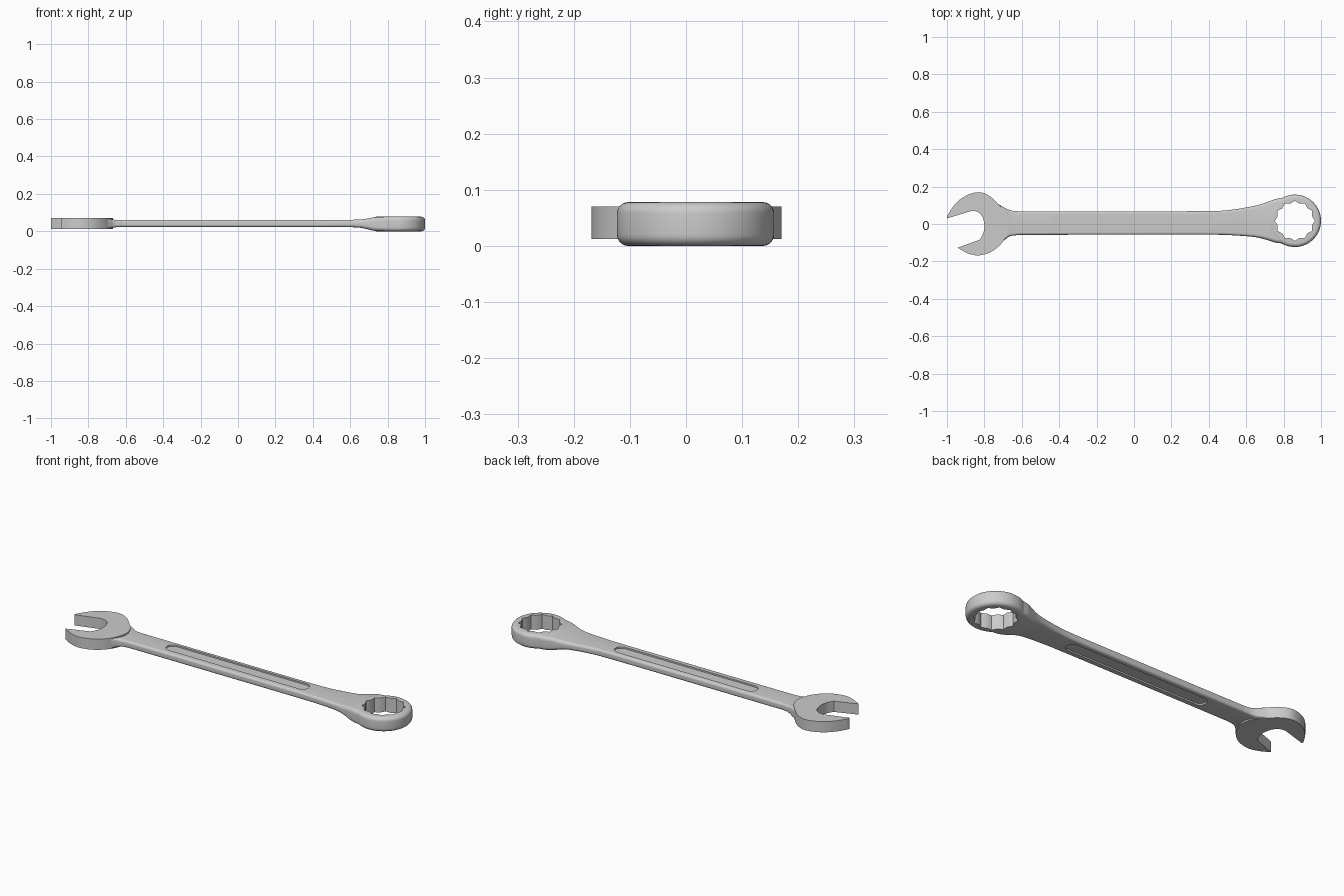
import bpy, bmesh
from math import sin, cos, pi

if "Cube" in bpy.data.objects:
    bpy.data.objects.remove(bpy.data.objects["Cube"])


def loft(name, rings):
    """Closed solid through rings of equal point count, capped at both ends."""
    bm = bmesh.new()
    vs = [[bm.verts.new(p) for p in r] for r in rings]
    n = len(rings[0])
    for a, b in zip(vs, vs[1:]):
        for i in range(n):
            j = (i + 1) % n
            bm.faces.new((a[i], a[j], b[j], b[i]))
    bm.faces.new(vs[0])
    bm.faces.new(vs[-1])
    bmesh.ops.recalc_face_normals(bm, faces=bm.faces)
    me = bpy.data.meshes.new(name)
    bm.to_mesh(me)
    bm.free()
    ob = bpy.data.objects.new(name, me)
    bpy.context.collection.objects.link(ob)
    return ob


def prism(name, pts, z0, z1):
    return loft(name, [[(x, y, z) for x, y in pts] for z in (z0, z1)])


def spline(pts, n=5):
    """Smooth open curve through points of any dimension."""
    p = [pts[0]] + list(pts) + [pts[-1]]
    out = []
    for a, b, c, d in zip(p, p[1:], p[2:], p[3:]):
        for k in range(n):
            t = k / n
            out.append(tuple(0.5 * (2 * q + (r - o) * t + (2 * o - 5 * q + 4 * r - s) * t * t
                                    + (3 * q - o - 3 * r + s) * t ** 3)
                             for o, q, r, s in zip(a, b, c, d)))
    return out + [tuple(pts[-1])]


def combine(ob, other, op):
    m = ob.modifiers.new(op, 'BOOLEAN')
    m.operation, m.solver, m.object = op, 'EXACT', other
    other.hide_render = True
    bpy.context.view_layer.objects.active = ob
    bpy.ops.object.modifier_apply(modifier=m.name)
    bpy.data.objects.remove(other)


def section(x, lo, hi, zm, h, r):
    """Rounded rectangle across the handle."""
    pts = []
    for q, (sy, sz) in enumerate(((1, 1), (-1, 1), (-1, -1), (1, -1))):
        cy = (hi - r) if sy > 0 else (lo + r)
        for k in range(7):
            a = (q + k / 6) * pi / 2
            pts.append((x, cy + r * cos(a), zm + sz * (h - r) + r * sin(a)))
    return pts


# Handle: x, low y, high y, middle z, half thickness, corner radius
stations = [(-0.74, -0.12, 0.115, 0.041, 0.027, 0.012),
            (-0.695, -0.088, 0.089, 0.041, 0.026, 0.012),
            (-0.665, -0.066, 0.075, 0.041, 0.021, 0.012),
            (-0.63, -0.060, 0.069, 0.042, 0.019, 0.012),
            (-0.55, -0.058, 0.068, 0.042, 0.019, 0.012),
            (0.0, -0.057, 0.068, 0.042, 0.019, 0.012),
            (0.40, -0.057, 0.069, 0.042, 0.019, 0.012),
            (0.52, -0.060, 0.076, 0.042, 0.019, 0.013),
            (0.63, -0.068, 0.094, 0.0415, 0.0205, 0.015),
            (0.68, -0.077, 0.106, 0.040, 0.026, 0.018),
            (0.72, -0.088, 0.120, 0.039, 0.0345, 0.020),
            (0.76, -0.100, 0.134, 0.039, 0.0375, 0.020),
            (0.81, -0.105, 0.140, 0.039, 0.0378, 0.020)]
wrench = loft("combination_wrench", [section(*s) for s in spline(stations)])

# Open jaw head: rounded outside, then the tilted mouth
outer = spline([(-1.0, 0.04), (-0.957, 0.106), (-0.90, 0.151), (-0.83, 0.17), (-0.77, 0.148),
                (-0.717, 0.097), (-0.68, 0.05), (-0.667, 0.0), (-0.678, -0.05), (-0.705, -0.10),
                (-0.76, -0.147), (-0.83, -0.168), (-0.89, -0.156), (-0.943, -0.127)])
mouth = spline([(-0.825, -0.084), (-0.806, -0.05), (-0.80, -0.01), (-0.809, 0.035),
                (-0.835, 0.064), (-0.868, 0.07)])
jaw = prism("open_jaw_head", outer + mouth + [(-1.0, 0.03)], 0.012, 0.07)
combine(wrench, jaw, 'UNION')

# Box ring with rounded rim
CX, CY, R, H, F = 0.86, 0.017, 0.140, 0.078, 0.02
rim = [(R - F + F * cos(a), F + F * sin(a)) for a in (-pi / 2 + k * pi / 12 for k in range(7))]
rim += [(r, H - z) for r, z in reversed(rim)]
ring = loft("box_ring", [[(CX + r * cos(i * pi / 40), CY + r * sin(i * pi / 40), z)
                          for i in range(80)] for r, z in rim])
combine(wrench, ring, 'UNION')

# Twelve-point socket hole
star = [(CX + r * cos(a), CY + r * sin(a))
        for r, a in (((0.107, 0.095)[i % 2], i * pi / 12) for i in range(24))]
combine(wrench, prism("socket_cutter", star, -0.1, 0.2), 'DIFFERENCE')

# Long round-ended recess on both faces
slot = [(c + 0.034 * cos(a + k * pi / 12), 0.009 + 0.034 * sin(a + k * pi / 12))
        for c, a in ((0.381, -pi / 2), (-0.396, pi / 2)) for k in range(13)]
for z0, z1 in ((0.053, 0.1), (-0.02, 0.031)):
    combine(wrench, prism("recess_cutter", slot, z0, z1), 'DIFFERENCE')

wrench.select_set(True)
bpy.context.view_layer.objects.active = wrench
bpy.ops.object.shade_smooth_by_angle(angle=0.6)
